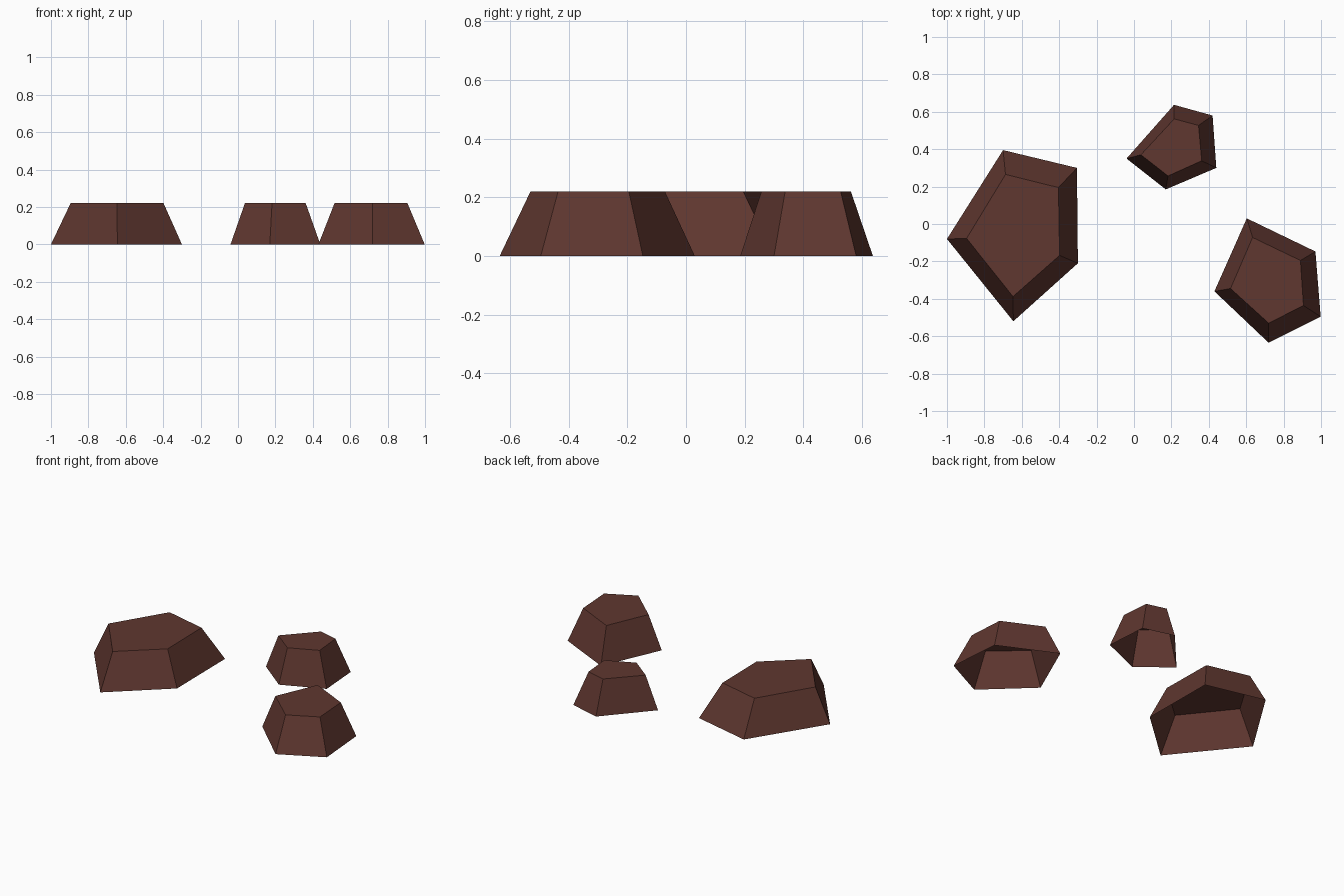
import bpy

HEIGHT = 0.22

# One flat brown for every rock
brown = bpy.data.materials.new("dark_brown_rock")
brown.diffuse_color = (0.115, 0.038, 0.029, 1.0)


def rock(name, base, top):
    """Five-sided tapered rock, capped on top and open underneath."""
    n = len(base)
    verts = [(x, y, 0.0) for x, y in base] + [(x, y, HEIGHT) for x, y in top]
    faces = [(i, (i + 1) % n, n + (i + 1) % n, n + i) for i in range(n)]
    faces.append(tuple(range(n, 2 * n)))
    mesh = bpy.data.meshes.new(name)
    mesh.from_pydata(verts, [], faces)
    mesh.materials.append(brown)
    mesh.update()
    obj = bpy.data.objects.new(name, mesh)
    bpy.context.collection.objects.link(obj)
    return obj


# Outlines run counter-clockwise from the leftmost corner
rock("large_rock",
     [(-1.0, -0.08), (-0.645, -0.52), (-0.30, -0.21), (-0.305, 0.30), (-0.70, 0.395)],
     [(-0.895, -0.077), (-0.647, -0.388), (-0.398, -0.168), (-0.404, 0.195), (-0.687, 0.265)])

rock("small_rock",
     [(-0.04, 0.35), (0.17, 0.185), (0.44, 0.30), (0.42, 0.58), (0.214, 0.637)],
     [(0.037, 0.37), (0.182, 0.257), (0.362, 0.338), (0.345, 0.527), (0.215, 0.562)])

rock("medium_rock",
     [(0.43, -0.36), (0.72, -0.635), (0.998, -0.495), (0.97, -0.147), (0.603, 0.03)],
     [(0.516, -0.345), (0.72, -0.53), (0.906, -0.436), (0.89, -0.195), (0.634, -0.072)])
